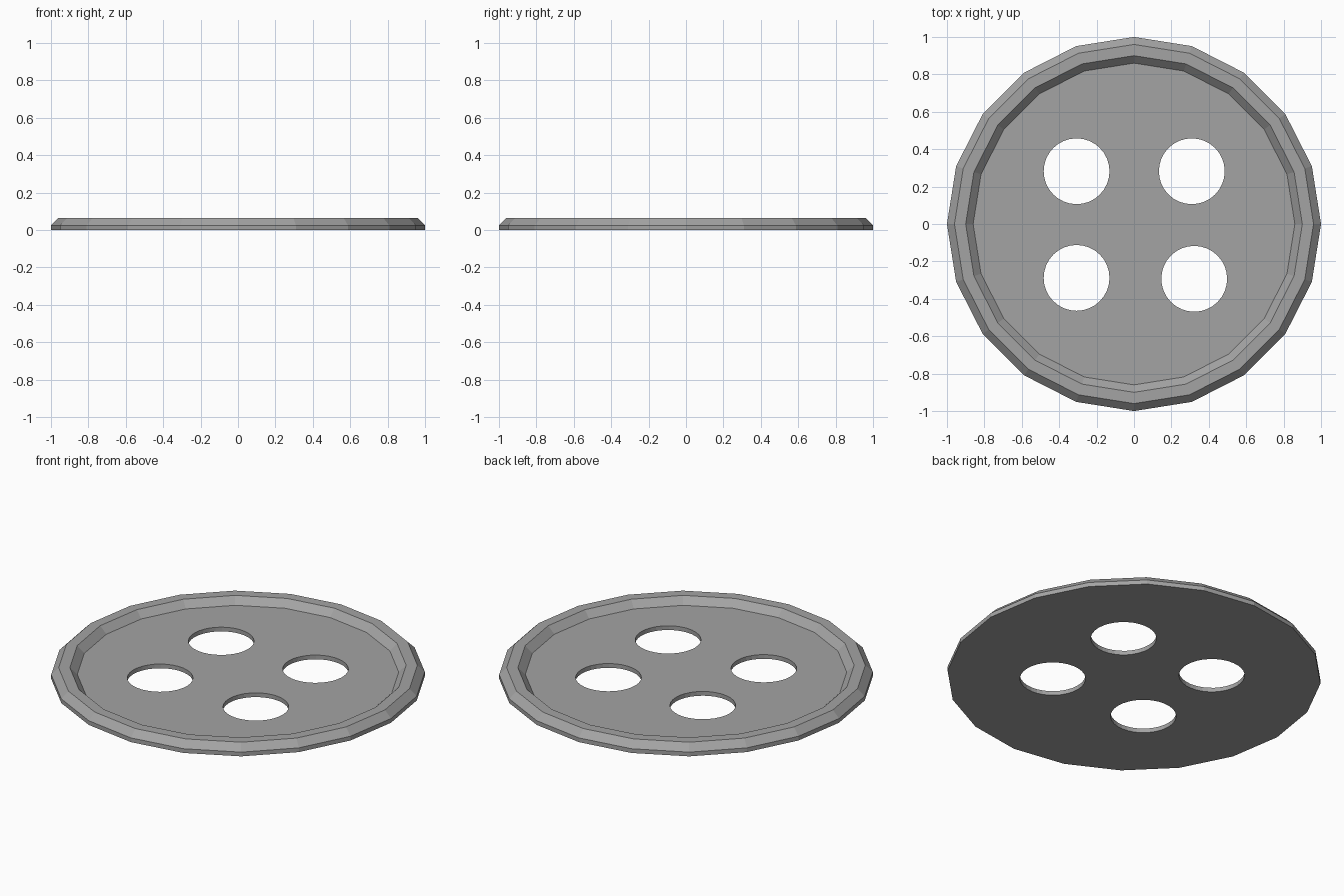
import bpy
import bmesh
import math

SIDES = 20
HOLE_SIDES = 32
HOLE_RADIUS = 0.176
HOLES = [(-0.307, 0.282), (0.309, 0.282), (-0.307, -0.288), (0.322, -0.293)]
# Radius and height, from the underside, over the rim, to the sunken floor
PROFILE = [(1.0, 0.0), (1.0, 0.025), (0.96, 0.065), (0.9, 0.065), (0.86, 0.025)]

if "Cube" in bpy.data.objects:
    bpy.data.objects.remove(bpy.data.objects["Cube"], do_unlink=True)

grey = bpy.data.materials.new("button_grey")
grey.use_nodes = True
colour = (0.37, 0.37, 0.37, 1.0)
grey.diffuse_color = colour
grey.node_tree.nodes["Principled BSDF"].inputs["Base Color"].default_value = colour


def add_object(name, bm):
    bmesh.ops.recalc_face_normals(bm, faces=bm.faces[:])
    mesh = bpy.data.meshes.new(name)
    bm.to_mesh(mesh)
    bm.free()
    mesh.materials.append(grey)
    obj = bpy.data.objects.new(name, mesh)
    bpy.context.collection.objects.link(obj)
    return obj


def add_turned(name, profile, sides):
    """Closed solid turned around z, capped at both ends of its profile."""
    bm = bmesh.new()
    angles = [math.tau * i / sides for i in range(sides)]
    rings = [[bm.verts.new((r * math.cos(a), r * math.sin(a), z)) for a in angles]
             for r, z in profile]
    for low, high in zip(rings, rings[1:]):
        for i in range(sides):
            j = (i + 1) % sides
            bm.faces.new((low[i], low[j], high[j], high[i]))
    bm.faces.new(rings[0][::-1])
    bm.faces.new(rings[-1])
    return add_object(name, bm)


# Faceted disc with a raised, bevelled rim
button = add_turned("button_disc", PROFILE, SIDES)

# Four thread holes cut through the floor
for x, y in HOLES:
    cutter = add_turned("hole_cutter", [(HOLE_RADIUS, -0.1), (HOLE_RADIUS, 0.2)], HOLE_SIDES)
    cutter.location = (x, y, 0)
    cutter.hide_render = True
    cut = button.modifiers.new("thread_hole", 'BOOLEAN')
    cut.operation = 'DIFFERENCE'
    cut.solver = 'EXACT'
    cut.object = cutter
    bpy.context.view_layer.objects.active = button
    bpy.context.view_layer.update()
    bpy.ops.object.modifier_apply(modifier=cut.name)
    bpy.data.objects.remove(cutter, do_unlink=True)
